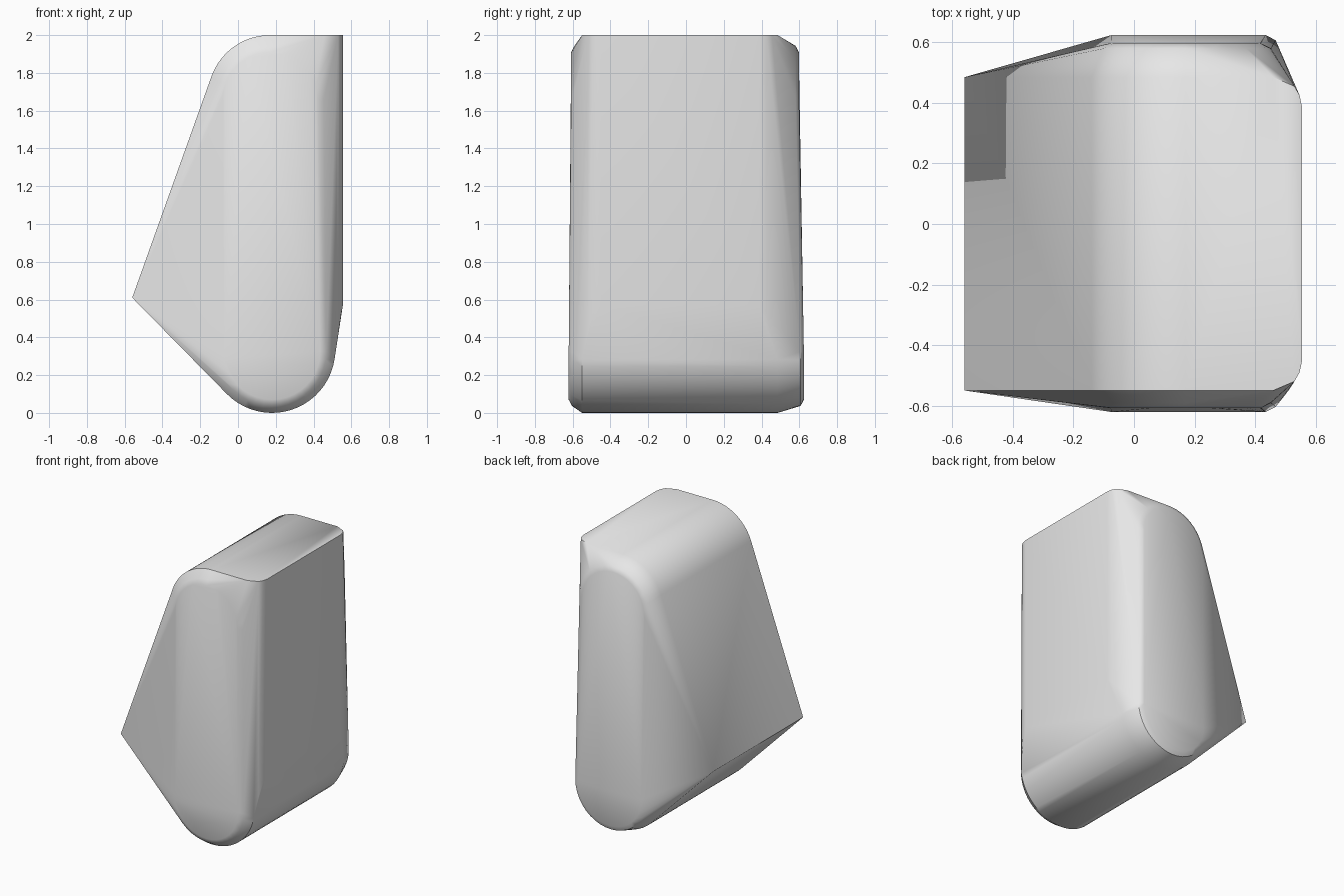
import bpy, bmesh
from math import sin, cos, radians

cube = bpy.data.objects.get("Cube")
if cube:
    bpy.data.objects.remove(cube, do_unlink=True)

grey = bpy.data.materials.new("light_grey")
grey.use_nodes = True
grey.diffuse_color = (0.8, 0.8, 0.8, 1)
grey.node_tree.nodes["Principled BSDF"].inputs["Base Color"].default_value = (0.8, 0.8, 0.8, 1)


def arc(cx, cz, r, start, end, steps=20):
    """Points of an arc in the x-z plane."""
    angles = [radians(start + (end - start) * i / steps) for i in range(steps + 1)]
    return [(cx + r * cos(a), cz + r * sin(a)) for a in angles]


def capsule(r, inset_y, side):
    """Rounded side panel that leans in slightly towards the top."""
    top, bottom = (0.608, 0.621) if side < 0 else (0.597, 0.624)
    pts = [(x, side * (top - inset_y), z) for x, z in arc(0.17, 1.66, r, 0, 180)]
    pts += [(x, side * (bottom - inset_y), z) for x, z in arc(0.18, 0.325, r + 0.005, 180, 360)]
    return pts


# Main outline: pointed nose, rounded top and rounded foot
outline = [(-0.56, 0.61), (0.46, 2.0)]
outline += arc(0.17, 1.67, 0.33, 160, 90)
outline += arc(0.18, 0.335, 0.335, 225, 351)

points = []
for side, reach in ((-1, 0.55), (1, 0.485)):
    points += [(x, side * reach, z) for x, z in outline]
    # Rounded vertical corner of the flat end
    for x, back, low in ((0.53, 0.03, 0.43), (0.547, 0.06, 0.53), (0.555, 0.098, 0.57)):
        points += [(x, side * (reach - back), z) for z in (low, 2.0)]
    # Side panel and its softened rim
    points += capsule(0.25, 0, side)
    points += capsule(0.283, 0.017, side)

# Wrap all sections in one closed skin
bm = bmesh.new()
for p in points:
    bm.verts.new(p)
hull = bmesh.ops.convex_hull(bm, input=bm.verts)
loose = [v for v in bm.verts if not v.link_faces]
bmesh.ops.delete(bm, geom=loose, context='VERTS')
bmesh.ops.dissolve_limit(bm, angle_limit=radians(0.3), verts=bm.verts, edges=bm.edges)
bmesh.ops.recalc_face_normals(bm, faces=bm.faces)

mesh = bpy.data.meshes.new("wedge_body")
bm.to_mesh(mesh)
bm.free()
mesh.materials.append(grey)
body = bpy.data.objects.new("wedge_body", mesh)
bpy.context.collection.objects.link(body)

bpy.ops.object.select_all(action='DESELECT')
body.select_set(True)
bpy.context.view_layer.objects.active = body
bpy.ops.object.shade_smooth_by_angle(angle=radians(35))
